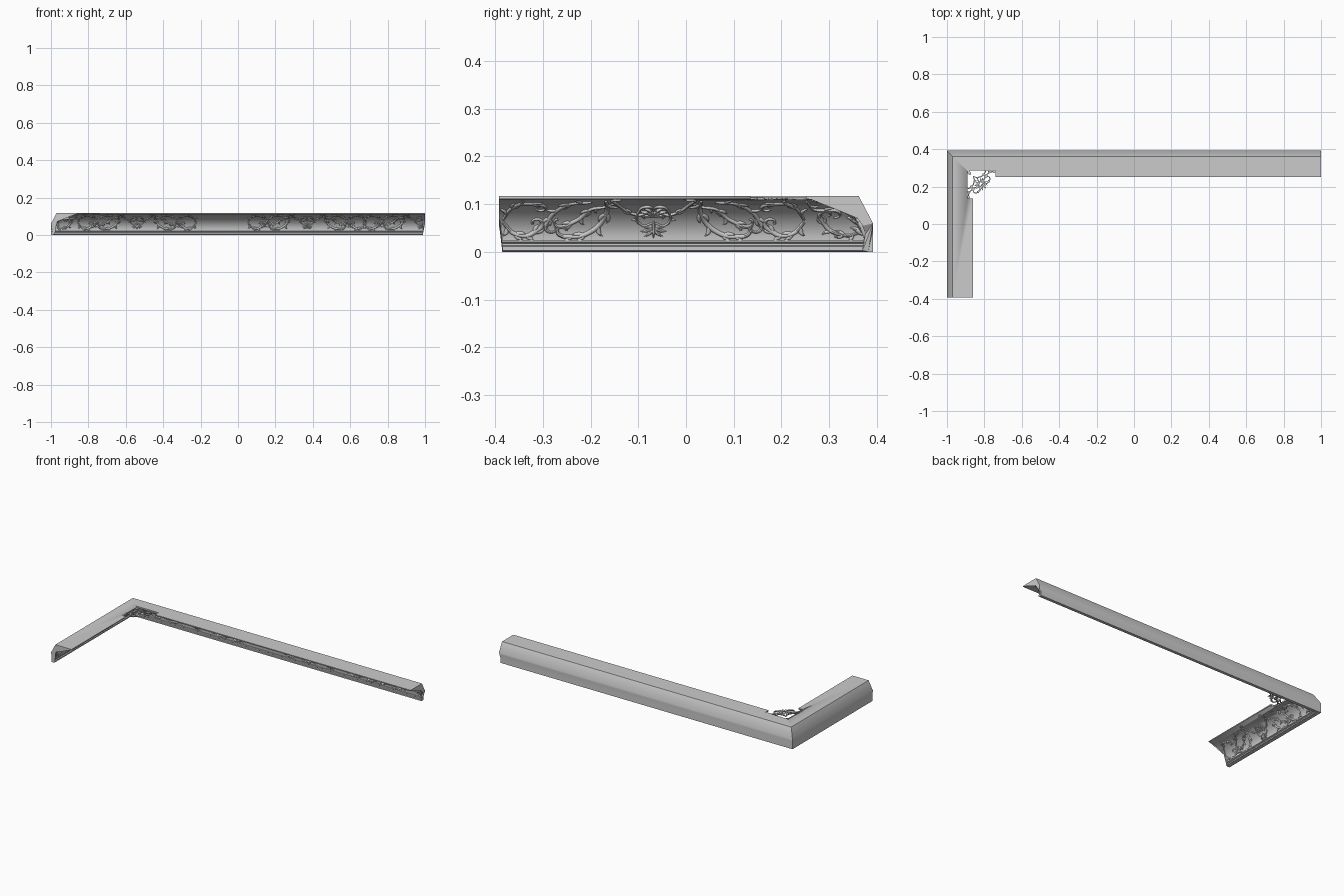
import bpy, bmesh, math
from mathutils import Vector

if "Cube" in bpy.data.objects:
    bpy.data.objects.remove(bpy.data.objects["Cube"])

YB, XL = 0.392, -1.0             # outer corner of the L
RD, RZ, CD, CZ = 0.115, 0.085, 0.13, 0.025   # cove ellipse


def cove(th):
    return CD - RD * math.cos(th), CZ + RZ * math.sin(th)


def U(z):
    return 0.1 * math.asin(max(0, min(1, (z - CZ) / RZ)))


def finish(name, bm, angle):
    bmesh.ops.recalc_face_normals(bm, faces=bm.faces)
    me = bpy.data.meshes.new(name)
    bm.to_mesh(me)
    bm.free()
    ob = bpy.data.objects.new(name, me)
    bpy.context.collection.objects.link(ob)
    bpy.ops.object.select_all(action='DESELECT')
    bpy.context.view_layer.objects.active = ob
    ob.select_set(True)
    bpy.ops.object.shade_smooth_by_angle(angle=math.radians(angle))
    return ob


# --- Cornice body: one profile (depth, height) swept round a mitred corner
profile = [(0.010, 0), (0, 0), (0, 0.05), (0, 0.06), (0.03, 0.117), (0.14, 0.117), (0.14, 0.111)]
profile += [cove(math.pi / 2 * (1 - i / 22)) for i in range(23)]
profile += [(0.021, 0.025), (0.021, 0.021), (0.016, 0.018), (0.016, 0.013), (0.022, 0.011), (0.022, 0.003)]
bm = bmesh.new()
rings = [[bm.verts.new((1.0 if z > 0.052 else 0.988, YB - d, z)) for d, z in profile],
         [bm.verts.new((XL + d, YB - d, z)) for d, z in profile],
         [bm.verts.new((XL + d, -YB if z > 0.052 else -0.385, z)) for d, z in profile]]
n = len(profile)
for a, b in zip(rings, rings[1:]):
    for i in range(n):
        bm.faces.new((a[i], a[(i + 1) % n], b[(i + 1) % n], b[i]))
caps = [bm.faces.new(rings[0]), bm.faces.new(rings[2])]
bmesh.ops.triangulate(bm, faces=caps)
cornice = finish("cornice", bm, 30)

# Square opening in the ceiling edge for the corner ornament
bm = bmesh.new()
bmesh.ops.create_cube(bm, size=1)
for v in bm.verts:
    v.co = (-0.815 + v.co.x * 0.15, 0.21 + v.co.y * 0.15, 0.12 + v.co.z * 0.1)
cutter = finish("opening_cutter", bm, 30)
cutter.hide_render = True
cutter.hide_viewport = True
mod = cornice.modifiers.new("opening", 'BOOLEAN')
mod.operation, mod.object, mod.solver = 'DIFFERENCE', cutter, 'EXACT'


# --- Relief tools: strokes drawn in 2D and wrapped on a surface
def arm_map(swap, smax):
    def f(s, u, h):
        th = max(0, min(math.pi / 2, u / 0.1))
        d, z = cove(th)
        nrm = Vector((math.cos(th) / RD, -math.sin(th) / RZ)).normalized()
        d, z = d + nrm.x * h, z + nrm.y * h
        s = max(d, min(smax, s))
        return (XL + d, YB - s, z) if swap else (XL + s, YB - d, z)
    return f


def ceiling_map(a, b, h):
    return (-0.89 + a, 0.285 - b, 0.113 - h)


def spline(pts, per=7):
    P = [Vector(p) for p in pts]
    P = [2 * P[0] - P[1]] + P + [2 * P[-1] - P[-2]]
    out = []
    for i in range(1, len(P) - 2):
        a, b, c, d = P[i - 1:i + 3]
        for j in range(per):
            t = j / per
            out.append(0.5 * (2 * b + (c - a) * t + (2 * a - 5 * b + 4 * c - d) * t * t
                              + (3 * b - a - 3 * c + d) * t ** 3))
    return out + [P[-2]]


def turtle(p, ang, length, turn0, turn1, steps=14):
    """Spiral whose turning rate runs from turn0 to turn1 (radians in total)."""
    p, out = Vector(p), [Vector(p)]
    for i in range(steps):
        ang += (turn0 + (turn1 - turn0) * i / steps) / steps
        p = p + Vector((math.cos(ang), math.sin(ang))) * length / steps
        out.append(p)
    return out


def sweep(bm, f, path, w, h, leaf=False):
    m, prev = len(path), None
    for i, p in enumerate(path):
        t = (path[min(i + 1, m - 1)] - path[max(i - 1, 0)])
        t = t.normalized() if t.length > 1e-9 else Vector((1, 0))
        nx, k = Vector((-t.y, t.x)), i / (m - 1)
        k = 0.15 + math.sin(math.pi * k ** 0.7) if leaf else 0.5 + 0.5 * math.sin(math.pi * min(1, k * 1.1 + 0.05))
        ring = []
        for o, z in ((-1, -0.3), (-0.9, 0.35), (-0.4, 0.9), (0.4, 0.9), (0.9, 0.35), (1, -0.3)):
            q = p + nx * o * w * k
            ring.append(bm.verts.new(f(q.x, q.y, z * h * min(1, k + 0.3))))
        if prev:
            for j in range(6):
                bm.faces.new((prev[j], prev[(j + 1) % 6], ring[(j + 1) % 6], ring[j]))
        else:
            bm.faces.new(ring)
        prev = ring
    bm.faces.new(prev)


def vine(bm, f, pts, w, curl=0, leaves=0, size=0.025, h=0.005):
    """Stem through pts, ending in a scroll, with acanthus fronds on the outer side."""
    path = spline(pts)
    t = path[-1] - path[-2]
    if curl:
        path += turtle(path[-1], math.atan2(t.y, t.x), abs(curl) * 0.012, curl * 0.5, curl * 1.5, 18)[1:]
    sweep(bm, f, path, w, h)
    stem = len(path) - (18 if curl else 0)
    for i in range(leaves):
        k = int((i + 0.6) / leaves * (stem - 1))
        t = path[k + 1] - path[k]
        a = math.atan2(t.y, t.x)
        for side in ((1, -1) if i % 2 else (1,)):
            g = side * (-1 if curl > 0 else 1)
            sweep(bm, f, turtle(path[k], a + g * 0.5, size, g * 0.3, -g * 2.0 if i % 2 else g * 2.4, 9),
                  w * 0.8, h * 0.8, True)


def mirrored(c, sign, pts):
    return [(c + sign * s, U(z)) for s, z in pts]


def motif(bm, f, c, sides=(1, -1)):
    for g in sides:
        P = lambda *pts: mirrored(c, g, pts)
        # garland from the palmette
        vine(bm, f, P((0.004, 0.088), (0.03, 0.078), (0.06, 0.088), (0.085, 0.106)), 0.004, g * 3, 3, 0.018)
        vine(bm, f, P((0.0, 0.062), (0.022, 0.055), (0.036, 0.07), (0.028, 0.09)), 0.003, g * 4, 1, 0.014)
        # large S scroll
        vine(bm, f, P((0.10, 0.107), (0.098, 0.085), (0.115, 0.055), (0.15, 0.034), (0.185, 0.032)), 0.006, g * 5, 5, 0.03)
        vine(bm, f, P((0.10, 0.095), (0.13, 0.09), (0.155, 0.07), (0.185, 0.055)), 0.005, g * 3.5, 4, 0.024)
        # outer scrolls
        vine(bm, f, P((0.13, 0.105), (0.17, 0.102), (0.205, 0.085), (0.225, 0.06)), 0.005, -g * 4.5, 4, 0.026)
        vine(bm, f, P((0.315, 0.062), (0.295, 0.04), (0.265, 0.034), (0.24, 0.048)), 0.006, -g * 4.5, 4, 0.026)
        vine(bm, f, P((0.315, 0.068), (0.30, 0.09), (0.275, 0.102), (0.24, 0.1)), 0.005, g * 4, 4, 0.024)
        # palmette lobes
        for a, l in ((0.25, 0.035), (0.7, 0.032), (1.2, 0.026)):
            ang = -math.pi / 2 + g * a
            sweep(bm, f, turtle((c, U(0.055)), ang, l, g * 0.2, g * 1.8), 0.0045, 0.006, True)
            sweep(bm, f, turtle((c, U(0.075)), -ang, l, -g * 0.2, -g * 1.8), 0.004, 0.006, True)
    sweep(bm, f, turtle((c, U(0.065)), -math.pi / 2, 0.044, 0, 0), 0.005, 0.007, True)


def corner_leaf(bm, f):
    # acanthus running up the mitre, fronds on each arm
    seam = [(cove(u / 0.1)[0] + 0.005, u) for u in (0.012, 0.04, 0.07, 0.1, 0.13, 0.15)]
    sweep(bm, f, spline(seam), 0.006, 0.007)
    for i, (s, u) in enumerate(seam[:-1]):
        sweep(bm, f, turtle((s, u), 0.9, 0.034, 0, -1.8 + 0.2 * i), 0.006, 0.006, True)
    vine(bm, f, [(0.03, U(0.04)), (0.055, U(0.034)), (0.09, U(0.045)), (0.11, U(0.07))], 0.005, 4.5, 4, 0.024)
    vine(bm, f, [(0.14, U(0.107)), (0.125, U(0.09)), (0.085, U(0.088))], 0.004, 3.5, 2, 0.02)


# --- Cove ornament on both arms (distances measured from the corner)
for name, swap, smax, ends in (("cove_ornament_long", False, 1.99, True), ("cove_ornament_short", True, 0.78, False)):
    bm, f = bmesh.new(), arm_map(swap, smax)
    corner_leaf(bm, f)
    motif(bm, f, 0.46)
    if ends:
        motif(bm, f, 1.37)
        motif(bm, f, 1.985, (-1,))
    finish(name, bm, 50)

# --- Pierced corner ornament at ceiling level, symmetric about the diagonal
bm = bmesh.new()
for flip in (False, True):
    f = (lambda a, b, h: ceiling_map(b, a, h)) if flip else ceiling_map
    vine(bm, f, [(0.062, 0.062), (0.085, 0.05), (0.10, 0.025), (0.12, 0.008), (0.145, 0.004)], 0.0035, 2.5, 4, 0.02)
    vine(bm, f, [(0.03, 0.03), (0.05, 0.036), (0.075, 0.03), (0.092, 0.012)], 0.003, -3, 2, 0.014)
    vine(bm, f, [(0.075, 0.075), (0.1, 0.07), (0.115, 0.055)], 0.003, -3.5, 2, 0.014)
for i in range(11):
    ang = 2 * math.pi * i / 11
    start = (0.072 + 0.008 * math.cos(ang), 0.072 + 0.008 * math.sin(ang))
    sweep(bm, ceiling_map, turtle(start, ang, 0.028, 0.2, 0.8, 8), 0.0035, 0.004, True)
finish("corner_ceiling_ornament", bm, 50)
